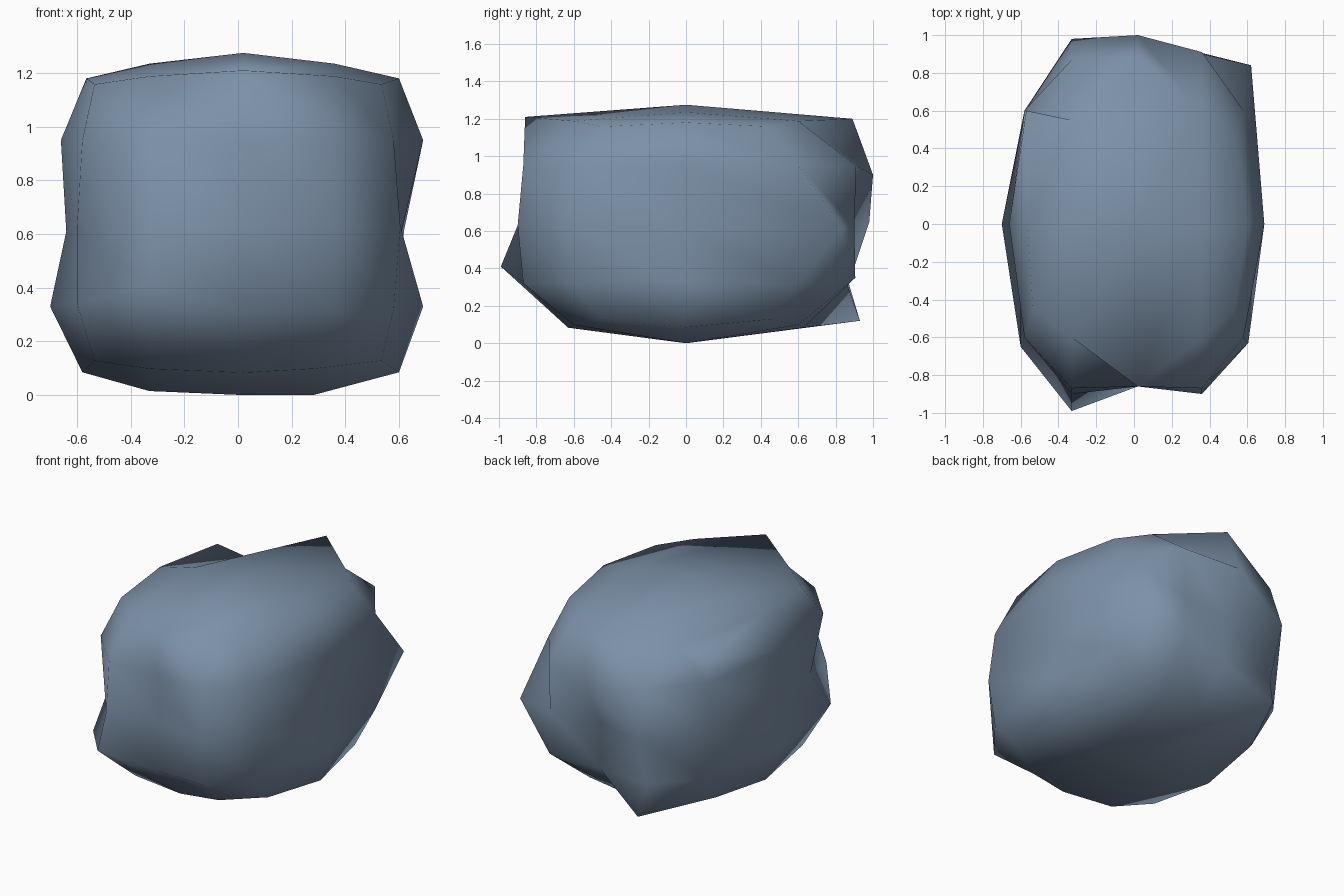
import bpy, bmesh

if "Cube" in bpy.data.objects:
    bpy.data.objects.remove(bpy.data.objects["Cube"])

# Boulder: rounded box lattice, 4 cells wide, 2 deep, 4 high, with knocked-out vertices
XS = [-0.33, 0.02, 0.36]            # inner columns
ZS = [0.32, 0.63, 0.95]             # inner rows
LEFT = [-0.58, -0.70, -0.64, -0.66, -0.565]   # mid ring, bottom to top
RIGHT = [0.60, 0.69, 0.61, 0.69, 0.60]
BOTTOM = [0.015, 0.0, 0.0]          # mid ring, left to right
TOP = [1.235, 1.275, 1.235]

# Chips and bulges that break the regular shape
CHIPS = {
    (-1, -1, -1): (-0.33, -0.99, 0.41),
    (0, -1, 2): (0.02, -0.86, 1.21),
    (-2, -1, -1): (-0.60, -0.65, 0.34),
    (-2, -1, 0): (-0.60, -0.44, 0.62),
    (0, 1, 2): (0.02, 0.89, 1.20),
    (0, 1, 1): (0.02, 1.00, 0.90),
    (-1, 1, 0): (-0.33, 0.98, 0.65),
    (1, 1, 1): (0.36, 0.91, 0.95),
    (1, 1, -1): (0.36, 0.905, 0.35),
    (2, 1, 0): (0.62, 0.84, 0.62),
    (-2, 1, 0): (-0.575, 0.60, 0.62),
    (-1, 1, -2): (-0.30, 0.93, 0.12),
    (-2, 1, 2): (-0.57, 0.60, 1.10),
    (-1, 1, 2): (-0.33, 0.55, 1.10),
}


def position(i, j, k):
    """Place lattice point (column i, depth j, row k)."""
    if (i, j, k) in CHIPS:
        return CHIPS[i, j, k]
    a, b = abs(i), abs(k)
    inner_x = 0.28 if (i, k) == (1, -2) else XS[max(0, min(2, i + 1))]
    if j == 0:                       # middle ring
        if a == 2:
            x = (LEFT if i < 0 else RIGHT)[k + 2]
            z = [0.085, 0.33, 0.61, 0.95, 1.18][k + 2]
            return x, 0.0, z
        return inner_x, 0.0, (BOTTOM if k < 0 else TOP)[i + 1]
    sx, sz = (1 if i > 0 else -1), (1 if k > 0 else -1)
    x = inner_x if a < 2 else sx * [0.605, 0.58, 0.535][b]
    z = ZS[k + 1] if b < 2 else 0.643 + sz * [0.56, 0.545, 0.515][a]
    if a == 2 and b == 2:
        y = 0.45
    elif a == 2 or b == 2:
        y = [0.63, 0.60][min(a, b)]
    elif a == 0:
        y = 0.86
    else:
        y = [0.90, 0.87][b]
    return x, j * y, z


bm = bmesh.new()
grid = {}
R = range(-2, 3)
for j in (-1, 0, 1):
    for i in R:
        for k in R:
            if j or abs(i) == 2 or abs(k) == 2:
                grid[i, j, k] = bm.verts.new(position(i, j, k))


def cell(a, b, c, d):
    """Two triangles sharing the ridge a-c."""
    for tri in ((a, b, c), (a, c, d)):
        bm.faces.new([grid[p] for p in tri])


# Front and back faces, ridges mirrored between them
for i in range(-2, 2):
    for k in range(-2, 2):
        cell((i, -1, k + 1), (i, -1, k), (i + 1, -1, k), (i + 1, -1, k + 1))
        cell((i, 1, k), (i, 1, k + 1), (i + 1, 1, k + 1), (i + 1, 1, k))

# Sides, top and bottom: strips around the outline
ring = ([(i, -2) for i in range(-2, 2)] + [(2, k) for k in range(-2, 2)]
        + [(i, 2) for i in range(2, -2, -1)] + [(-2, k) for k in range(2, -2, -1)])
for n, (i, k) in enumerate(ring):
    i2, k2 = ring[(n + 1) % len(ring)]
    for j in (-1, 0):
        cell((i2, j, k2), (i2, j + 1, k2), (i, j + 1, k), (i, j, k))

bmesh.ops.recalc_face_normals(bm, faces=bm.faces[:])
for f in bm.faces:
    f.smooth = True

mesh = bpy.data.meshes.new("boulder")
bm.to_mesh(mesh)
bm.free()
boulder = bpy.data.objects.new("boulder", mesh)
bpy.context.collection.objects.link(boulder)

# Blue grey stone
stone = bpy.data.materials.new("blue_grey_stone")
stone.diffuse_color = (0.20, 0.28, 0.385, 1.0)
stone.use_nodes = True
stone.node_tree.nodes["Principled BSDF"].inputs["Base Color"].default_value = stone.diffuse_color
mesh.materials.append(stone)
